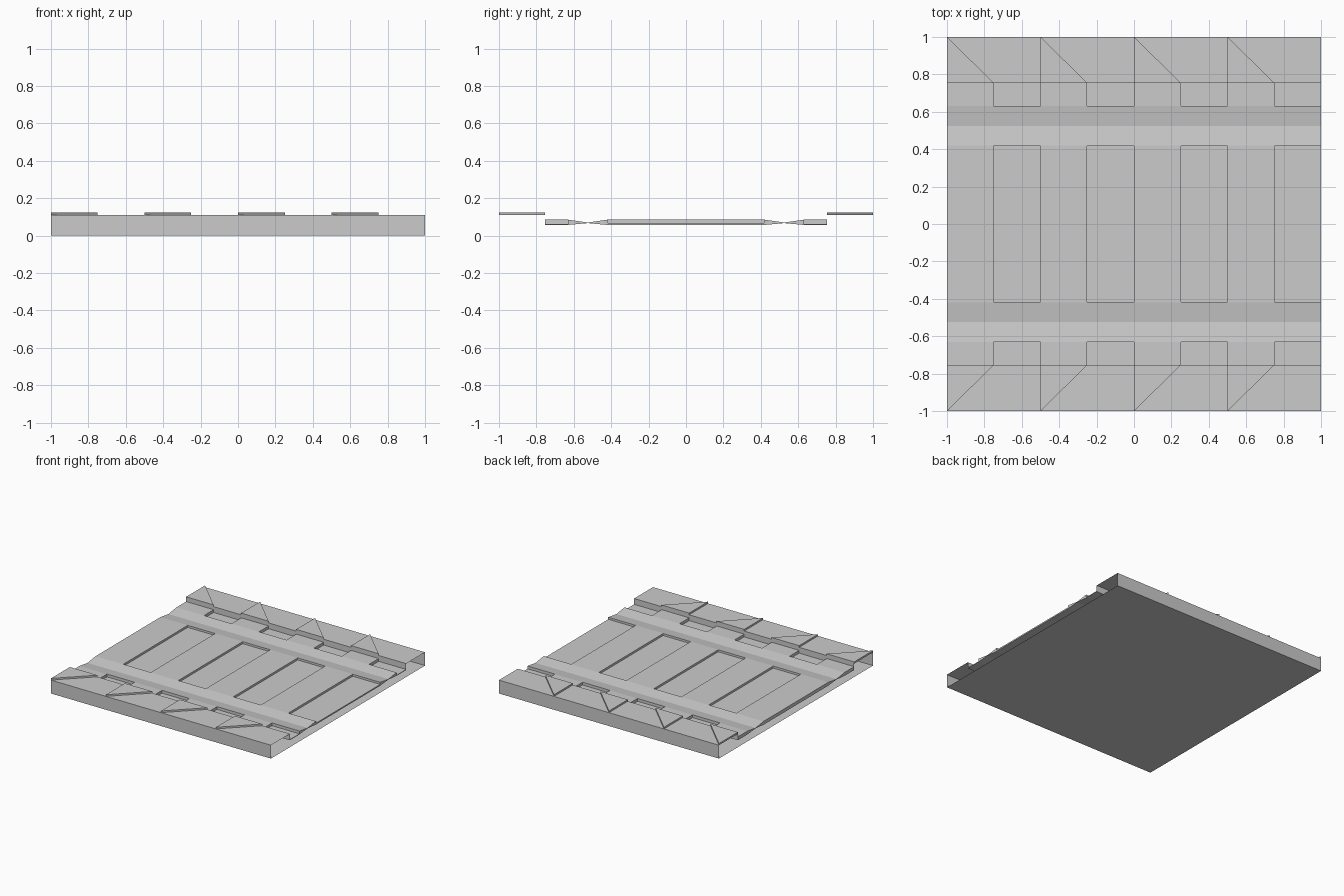
import bpy
import bmesh

if "Cube" in bpy.data.objects:
    bpy.data.objects.remove(bpy.data.objects["Cube"])

GREY = (0.6, 0.6, 0.6, 1.0)
grey = bpy.data.materials.new("plain grey")
grey.use_nodes = True
grey.diffuse_color = GREY
grey.node_tree.nodes["Principled BSDF"].inputs["Base Color"].default_value = GREY

CURB_Y, WALK_Z, RAISED_Z = 0.755, 0.11, 0.124
ROAD_TOP, ROAD_BOTTOM = 0.085, 0.057
PERIODS = [-1, -0.5, 0, 0.5]


def finish(name, bm):
    mesh = bpy.data.meshes.new(name)
    bm.to_mesh(mesh)
    bm.free()
    mesh.materials.append(grey)
    ob = bpy.data.objects.new(name, mesh)
    bpy.context.scene.collection.objects.link(ob)
    return ob


def add_box(bm, x0, x1, y0, y1, z0, z1):
    base = bm.faces.new([bm.verts.new(p) for p in
                         ((x0, y0, z0), (x0, y1, z0), (x1, y1, z0), (x1, y0, z0))])
    ext = bmesh.ops.extrude_face_region(bm, geom=[base], use_keep_orig=True)
    top = [g for g in ext["geom"] if isinstance(g, bmesh.types.BMVert)]
    bmesh.ops.translate(bm, verts=top, vec=(0, 0, z1 - z0))


# Hollow base: floor, outer walls, pavements and curbs, open at both ends
bm = bmesh.new()
half = [(1, 0), (1, WALK_Z), (CURB_Y, WALK_Z), (CURB_Y, ROAD_BOTTOM)]
profile = [(-y, z) for y, z in reversed(half)] + half
rows = [[bm.verts.new((x, y, z)) for y, z in profile] for x in (-1, 1)]
for i in range(len(profile) - 1):
    bm.faces.new((rows[0][i], rows[0][i + 1], rows[1][i + 1], rows[1][i]))
finish("pavement_base", bm)

# Road slab with a shallow gutter along each side
bm = bmesh.new()
side = [(0.42, 0), (0.525, 0.015), (0.63, 0), (CURB_Y, 0)]
top = [(-y, ROAD_TOP - d) for y, d in reversed(side)] + [(y, ROAD_TOP - d) for y, d in side]
bottom = [(y, ROAD_BOTTOM + (ROAD_TOP - z) * 0.65) for y, z in reversed(top)]
end = bm.faces.new([bm.verts.new((-1, y, z)) for y, z in top + bottom])
ext = bmesh.ops.extrude_face_region(bm, geom=[end], use_keep_orig=True)
bmesh.ops.translate(bm, vec=(2, 0, 0),
                    verts=[g for g in ext["geom"] if isinstance(g, bmesh.types.BMVert)])
bmesh.ops.recalc_face_normals(bm, faces=bm.faces)
road = finish("road_slab", bm)

# Sunken panels cut into the road
bm = bmesh.new()
for x in PERIODS:
    x0 = x + 0.25
    x1 = x + 0.5 if x < 0.5 else 1.1
    add_box(bm, x0, x1, -0.418, 0.418, 0.068, 0.2)
    for y0, y1 in ((-0.8, -0.63), (0.63, 0.8)):
        add_box(bm, x0, x1, y0, y1, 0.062, 0.2)
bmesh.ops.recalc_face_normals(bm, faces=bm.faces)
cutter = finish("panel_cutter", bm)
cutter.hide_render = True
cut = road.modifiers.new("panels", "BOOLEAN")
cut.operation = "DIFFERENCE"
cut.solver = "EXACT"
cut.object = cutter
bpy.context.view_layer.objects.active = road
bpy.ops.object.modifier_apply(modifier=cut.name)
bpy.data.objects.remove(cutter)

# Raised triangular slabs on both pavements
for label, s in (("front", -1), ("back", 1)):
    bm = bmesh.new()
    for x in PERIODS:
        corners = [(x, s), (x, s * CURB_Y), (x + 0.25, s * CURB_Y)]
        low = [bm.verts.new((a, b, WALK_Z)) for a, b in corners]
        high = [bm.verts.new((a, b, RAISED_Z)) for a, b in corners]
        bm.faces.new(high if s > 0 else high[::-1])
        for i in range(3):
            j = (i + 1) % 3
            quad = [low[i], low[j], high[j], high[i]]
            bm.faces.new(quad if s > 0 else quad[::-1])
    finish(label + "_triangle_slabs", bm)
